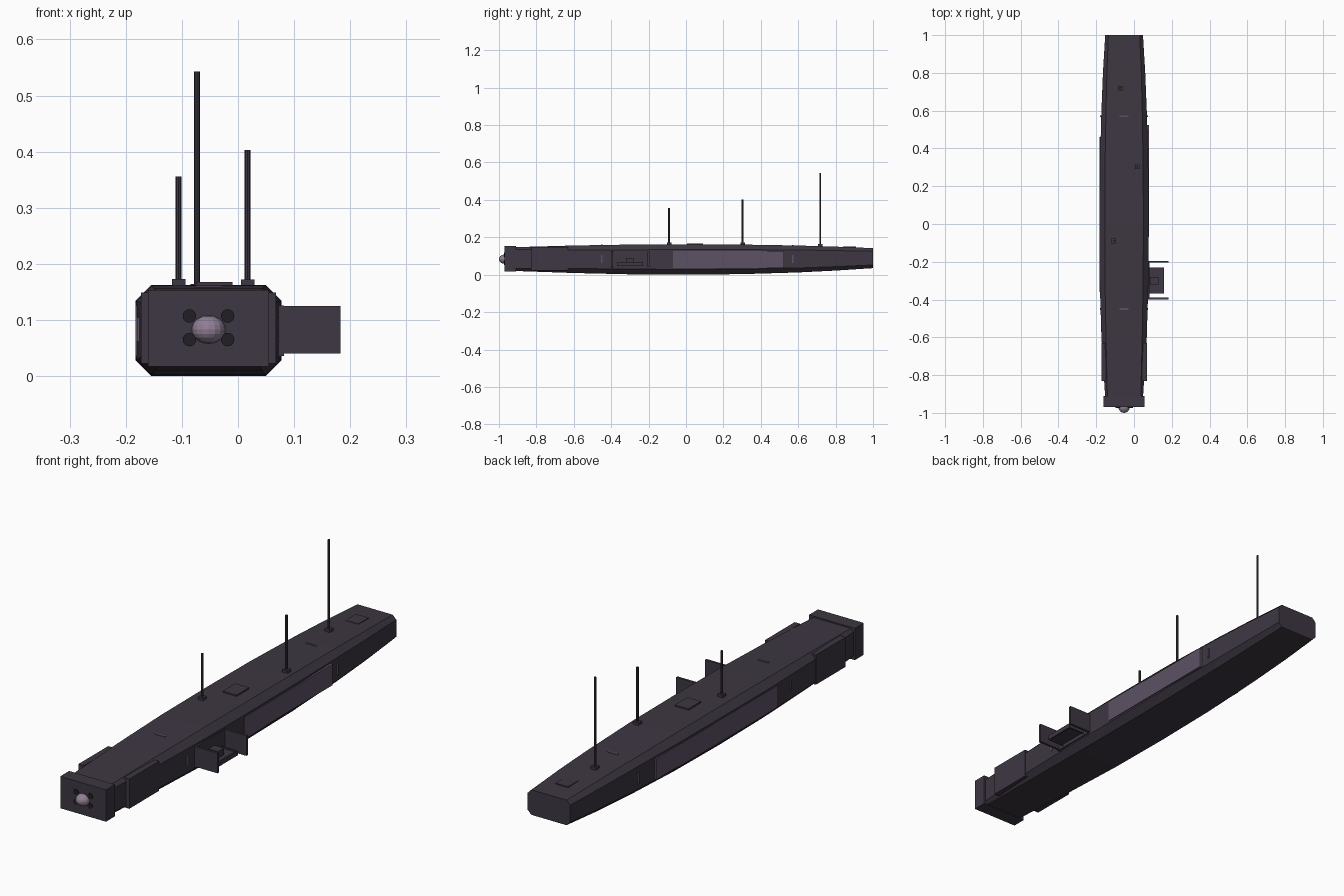
import bpy, bmesh
from mathutils import Matrix

if "Cube" in bpy.data.objects:
    bpy.data.objects.remove(bpy.data.objects["Cube"])

CX = -0.0525  # hull centre line


def mat(name, rgb):
    m = bpy.data.materials.new(name)
    m.diffuse_color = (*rgb, 1)
    m.use_nodes = True
    m.node_tree.nodes["Principled BSDF"].inputs["Base Color"].default_value = m.diffuse_color
    return m


DARK = mat("dark_hull", (0.047, 0.038, 0.054))
PANEL = mat("light_panel", (0.11, 0.085, 0.13))
GLOW = mat("pale_lens", (0.28, 0.21, 0.30))
BLACK = mat("black_port", (0.016, 0.013, 0.018))


def finish(name, bm, m):
    bmesh.ops.recalc_face_normals(bm, faces=bm.faces)
    me = bpy.data.meshes.new(name)
    bm.to_mesh(me)
    bm.free()
    me.materials.append(m)
    ob = bpy.data.objects.new(name, me)
    bpy.context.collection.objects.link(ob)
    return ob


def box(name, x0, x1, y0, y1, z0, z1, m=DARK):
    bm = bmesh.new()
    bmesh.ops.create_cube(bm, size=1, matrix=Matrix.Translation(
        ((x0 + x1) / 2, (y0 + y1) / 2, (z0 + z1) / 2)) @ Matrix.Diagonal((x1 - x0, y1 - y0, z1 - z0, 1)))
    return finish(name, bm, m)


def cylinder(name, r, depth, matrix, m=DARK, sides=8):
    bm = bmesh.new()
    bmesh.ops.create_cone(bm, cap_ends=True, segments=sides, radius1=r, radius2=r,
                          depth=depth, matrix=matrix)
    return finish(name, bm, m)


# Hull: octagonal sections (y, half width, flat half width, bottom, top)
stations = [(-0.92, 0.100, 0.088, 0.020, 0.147), (-0.60, 0.120, 0.096, 0.009, 0.156),
            (-0.30, 0.129, 0.101, 0.002, 0.161), (0.00, 0.130, 0.102, 0.000, 0.162),
            (0.30, 0.128, 0.101, 0.003, 0.161), (0.60, 0.120, 0.096, 0.012, 0.156),
            (0.80, 0.112, 0.091, 0.022, 0.150), (1.00, 0.100, 0.083, 0.035, 0.142)]
bm = bmesh.new()
rings = []
for y, w, f, b, t in stations:
    c = w - f
    pts = [(f, t), (w, t - c), (w, b + c), (f, b), (-f, b), (-w, b + c), (-w, t - c), (-f, t)]
    rings.append([bm.verts.new((CX + x, y, z)) for x, z in pts])
for a, b in zip(rings, rings[1:]):
    for i in range(8):
        j = (i + 1) % 8
        bm.faces.new((a[i], a[j], b[j], b[i]))
bm.faces.new(rings[0])
bm.faces.new(rings[-1])
finish("hull", bm, DARK)

# Bow block with lens and four ports
box("bow_block", CX - 0.108, CX + 0.108, -0.97, -0.91, 0.017, 0.153)
bm = bmesh.new()
bmesh.ops.create_uvsphere(bm, u_segments=16, v_segments=10, radius=1,
                          matrix=Matrix.Translation((CX, -0.97, 0.083)) @ Matrix.Diagonal((0.030, 0.030, 0.025, 1)))
finish("bow_lens", bm, GLOW)
for sx in (-1, 1):
    for sz in (-1, 1):
        cylinder("bow_port", 0.012, 0.004, Matrix.Translation((CX + sx * 0.034, -0.971, 0.086 + sz * 0.021))
                 @ Matrix.Rotation(1.5708, 4, 'X'), BLACK, 16)

# Mirrored side armour and marker lights
for s in (-1, 1):
    a, b = sorted((CX + s * 0.095, CX + s * 0.120))
    box("bow_side_armour", a, b, -0.83, -0.63, 0.022, 0.149)
    for y in (-0.45, 0.57):
        a, b = sorted((CX + s * 0.115, CX + s * 0.1275))
        box("side_marker", a, b, y - 0.004, y + 0.004, 0.062, 0.104, PANEL)
for y, z in ((-0.45, 0.161), (0.57, 0.159)):
    box("top_marker", CX - 0.024, CX + 0.024, y - 0.004, y + 0.004, z - 0.01, z, PANEL)

# Long side panels
box("right_side_panel", 0.05, 0.080, -0.07, 0.525, 0.036, 0.126, PANEL)
box("left_side_panel", -0.183, -0.155, -0.36, 0.46, 0.036, 0.126, PANEL)

# Docking bay on the right side
box("dock_base", 0.06, 0.082, -0.40, -0.20, 0.036, 0.126)
for y in (-0.395, -0.20):
    box("dock_wall", 0.07, 0.183, y - 0.005, y + 0.005, 0.04, 0.125)
box("dock_floor", 0.07, 0.16, -0.368, -0.23, 0.052, 0.060)
for y in (-0.368, -0.236):
    box("dock_floor_rim", 0.07, 0.16, y, y + 0.006, 0.046, 0.066)
box("dock_floor_end_rim", 0.154, 0.16, -0.368, -0.23, 0.046, 0.066)
box("dock_clamp", 0.085, 0.13, -0.32, -0.28, 0.06, 0.088)

# Deck hatches
box("centre_hatch", -0.075, -0.010, 0.005, 0.09, 0.15, 0.168)
box("stern_hatch", -0.080, -0.020, 0.84, 0.91, 0.135, 0.150)

# Antennas on square feet
for x, y, deck, top in ((-0.073, 0.718, 0.153, 0.543), (0.017, 0.303, 0.161, 0.403), (-0.106, -0.09, 0.162, 0.356)):
    box("antenna_foot", x - 0.012, x + 0.012, y - 0.012, y + 0.012, deck - 0.01, deck + 0.011)
    cylinder("antenna", 0.005, top - deck, Matrix.Translation((x, y, (top + deck) / 2)))
